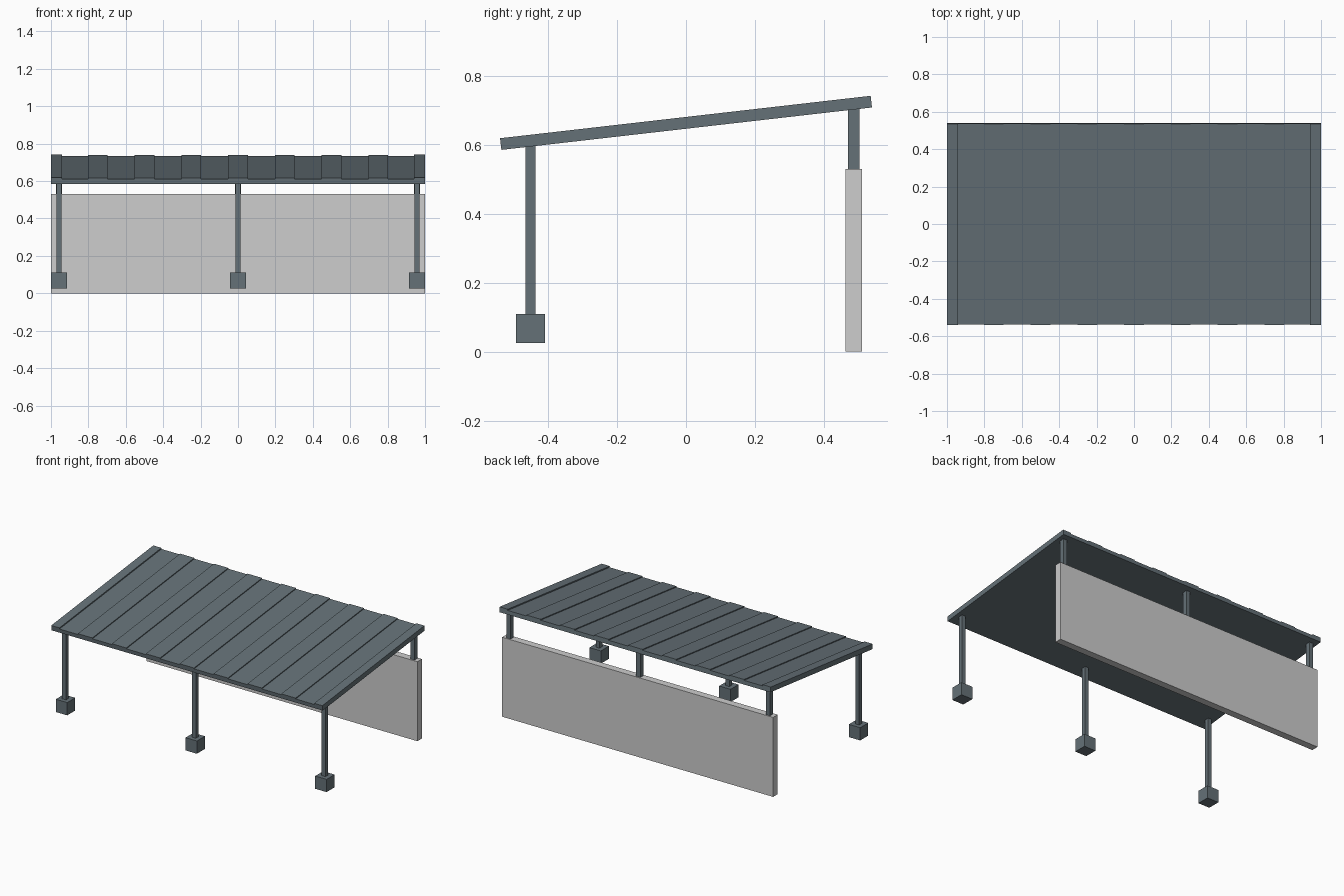
import bpy
import bmesh
import math

cube = bpy.data.objects.get("Cube")
if cube:
    bpy.data.objects.remove(cube, do_unlink=True)


def material(name, rgb):
    mat = bpy.data.materials.new(name)
    mat.use_nodes = True
    mat.diffuse_color = (*rgb, 1)
    mat.node_tree.nodes["Principled BSDF"].inputs["Base Color"].default_value = (*rgb, 1)
    return mat


slate = material("slate grey", (0.13, 0.165, 0.185))
concrete = material("light grey", (0.61, 0.61, 0.61))


def add_object(name, bm, mat):
    bmesh.ops.recalc_face_normals(bm, faces=bm.faces)
    mesh = bpy.data.meshes.new(name)
    bm.to_mesh(mesh)
    bm.free()
    mesh.materials.append(mat)
    obj = bpy.data.objects.new(name, mesh)
    bpy.context.collection.objects.link(obj)
    return obj


def box(name, low, high, mat):
    bm = bmesh.new()
    bmesh.ops.create_cube(bm, size=1)
    for v in bm.verts:
        v.co = [(a + b) / 2 + c * (b - a) for a, b, c in zip(low, high, v.co)]
    return add_object(name, bm, mat)


# Ribbed roof sheet: a stepped cross-section extruded along the slope
FLAT, RIB, EDGE = 0.026, 0.032, 0.034
LENGTH = 1.082
section = [(-1, 0), (-1, EDGE), (-0.94, EDGE), (-0.94, FLAT)]
for i in range(7):
    x = (i - 3) * 0.25
    section += [(x - 0.053, FLAT), (x - 0.053, RIB), (x + 0.053, RIB), (x + 0.053, FLAT)]
section += [(0.94, FLAT), (0.94, EDGE), (1, EDGE), (1, 0)]

bm = bmesh.new()
face = bm.faces.new([bm.verts.new((x, -LENGTH / 2, h)) for x, h in section])
extruded = bmesh.ops.extrude_face_region(bm, geom=[face], use_keep_orig=True)
new_verts = [g for g in extruded["geom"] if isinstance(g, bmesh.types.BMVert)]
bmesh.ops.translate(bm, verts=new_verts, vec=(0, LENGTH, 0))
roof = add_object("roof", bm, slate)
roof.location = (0, 0.002, 0.647)
roof.rotation_euler.x = math.atan2(0.123, 1.075)

# Back wall
box("back_wall", (-1, 0.462, 0), (1, 0.51, 0.53), concrete)

# Front posts on footings and short back posts on the wall
for side, x in (("right", -0.957), ("middle", 0), ("left", 0.957)):
    box(f"{side}_front_post", (x - 0.014, -0.465, 0.1), (x + 0.014, -0.437, 0.605), slate)
    box(f"{side}_footing", (x - 0.042, -0.493, 0.025), (x + 0.042, -0.409, 0.11), slate)
    box(f"{side}_back_post", (x - 0.015, 0.47, 0.525), (x + 0.015, 0.503, 0.712), slate)
